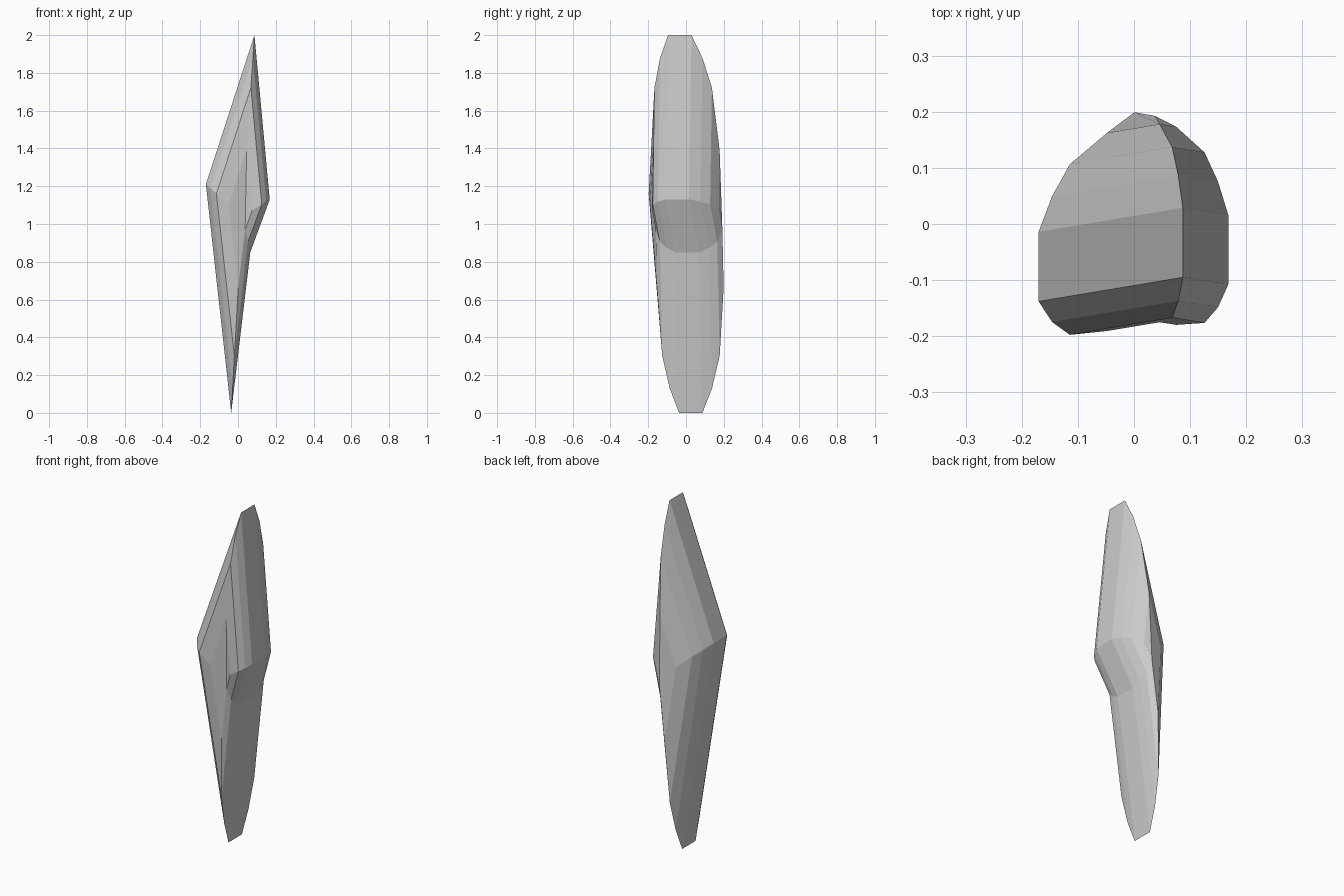
import bpy, bmesh

if "Cube" in bpy.data.objects:
    bpy.data.objects.remove(bpy.data.objects["Cube"])

# Widest outline of the shard: x, z, and how far the corner is bent along y
outline = [(0.087, 2.0, 0.0), (-0.17, 1.21, -0.043), (-0.036, 0.0, 0.058),
           (0.065, 0.85, 0.04), (0.168, 1.13, -0.013)]
CX, CZ = 0.022, 1.04

# Rounded ends: shrinking rings from the front (y<0) to the back, (scale, y)
rings = [(0.365, -0.175), (0.71, -0.167), (0.875, -0.137), (1.0, -0.095),
         (1.0, 0.029), (0.875, 0.087), (0.71, 0.137), (0.365, 0.178)]

bm = bmesh.new()
loops = []
for s, y in rings:
    loops.append([bm.verts.new((CX + s * (x - CX), y + s * d, CZ + s * (z - CZ)))
                  for x, z, d in outline])

# Side facets between neighbouring rings
n = len(outline)
for a, b in zip(loops, loops[1:]):
    for i in range(n):
        j = (i + 1) % n
        bm.faces.new((a[i], a[j], b[j], b[i]))

# Front and back caps, split at the inward corner
for cap in (loops[0], loops[-1]):
    top, left, bottom, notch, right = cap
    bm.faces.new((top, left, bottom, notch))
    bm.faces.new((top, notch, right))

bmesh.ops.recalc_face_normals(bm, faces=bm.faces)
mesh = bpy.data.meshes.new("shard")
bm.to_mesh(mesh)
bm.free()
shard = bpy.data.objects.new("shard", mesh)
bpy.context.collection.objects.link(shard)
